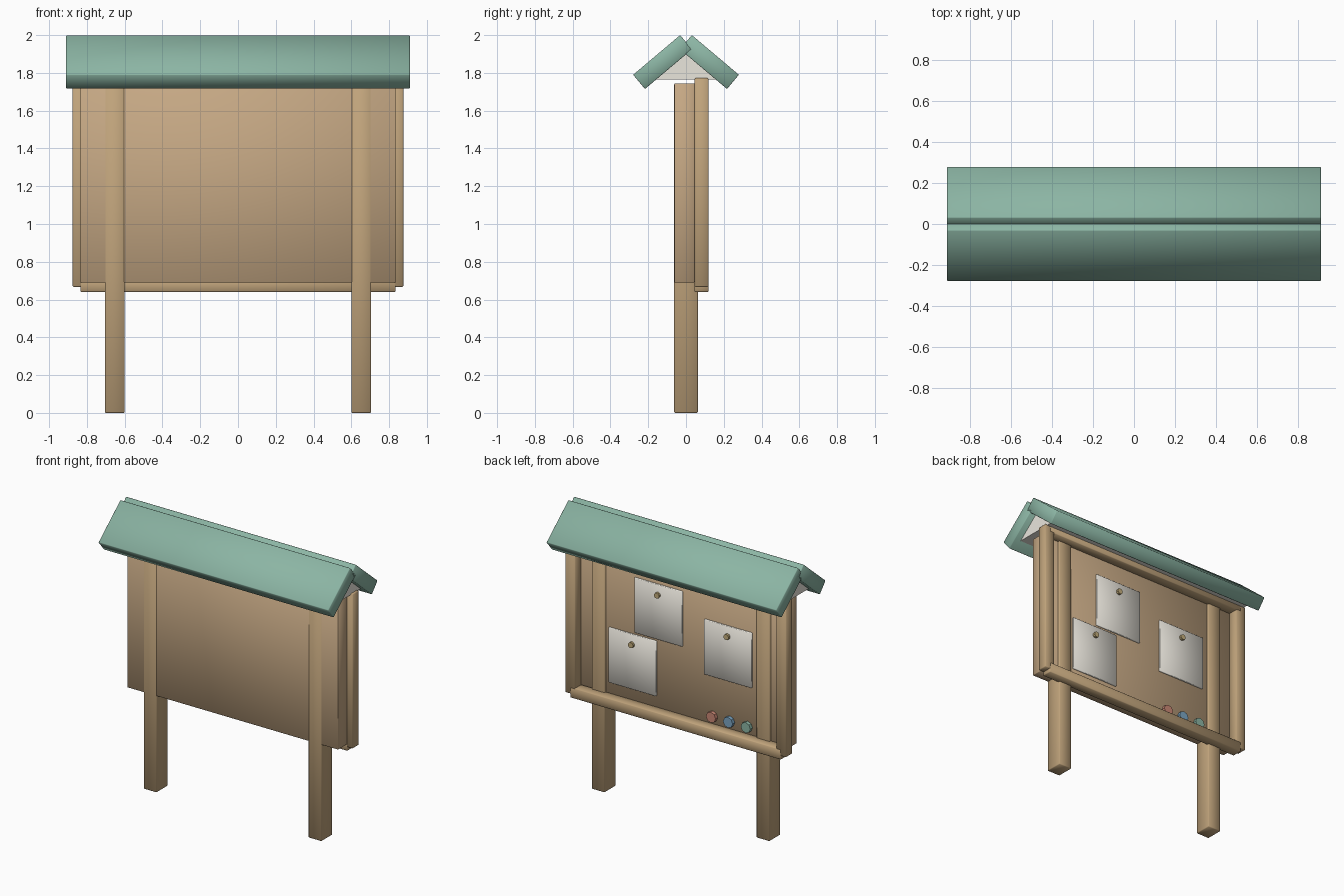
import bpy, bmesh, math
from mathutils import Matrix

if "Cube" in bpy.data.objects:
    bpy.data.objects.remove(bpy.data.objects["Cube"])


def mat(name, rgb):
    m = bpy.data.materials.new(name)
    m.diffuse_color = (*rgb, 1)
    m.use_nodes = True
    m.node_tree.nodes["Principled BSDF"].inputs["Base Color"].default_value = m.diffuse_color
    return m


WOOD = mat("wood", (0.53, 0.37, 0.20))
BOARD = mat("board", (0.56, 0.39, 0.23))
TEAL = mat("teal", (0.26, 0.46, 0.37))
PAPER = mat("paper", (0.82, 0.79, 0.72))
BRASS = mat("brass", (0.55, 0.42, 0.20))
RED = mat("red", (0.60, 0.25, 0.18))
BLUE = mat("blue", (0.20, 0.38, 0.55))


def finish(name, bm, m, bevel=0.0):
    bmesh.ops.recalc_face_normals(bm, faces=bm.faces)
    if bevel:
        bmesh.ops.bevel(bm, geom=bm.edges[:], offset=bevel, segments=1,
                        affect='EDGES', profile=0.5)
    me = bpy.data.meshes.new(name)
    bm.to_mesh(me)
    bm.free()
    me.materials.append(m)
    ob = bpy.data.objects.new(name, me)
    bpy.context.collection.objects.link(ob)
    bpy.ops.object.select_all(action='DESELECT')
    ob.select_set(True)
    bpy.context.view_layer.objects.active = ob
    bpy.ops.object.shade_smooth_by_angle(angle=math.radians(60 if bevel else 30))
    return ob


def box(name, x, y, z, m, bevel=0.005):
    """Box from (min, max) ranges."""
    bm = bmesh.new()
    bmesh.ops.create_cube(bm, size=1)
    for v in bm.verts:
        v.co = [r[0] if c < 0 else r[1] for r, c in zip((x, y, z), v.co)]
    return finish(name, bm, m, bevel)


def prism(name, profile, half, m, bevel=0.0):
    """Extrude a (y, z) profile along x."""
    bm = bmesh.new()
    f = bm.faces.new([bm.verts.new((-half, y, z)) for y, z in profile])
    ext = bmesh.ops.extrude_face_region(bm, geom=[f])
    verts = [g for g in ext["geom"] if isinstance(g, bmesh.types.BMVert)]
    bmesh.ops.translate(bm, verts=verts, vec=(2 * half, 0, 0))
    return finish(name, bm, m, bevel)


def disc(name, x, z, y0, y1, r, sides, m):
    """Short cylinder pointing along y."""
    bm = bmesh.new()
    bmesh.ops.create_cone(
        bm, cap_ends=True, segments=sides, radius1=r, radius2=r, depth=y1 - y0,
        matrix=Matrix.Translation((x, (y0 + y1) / 2, z)) @ Matrix.Rotation(math.pi / 2, 4, 'X'))
    return finish(name, bm, m)


# Board panel
box("board_panel", (-0.835, 0.835), (-0.061, 0.045), (0.69, 1.745), BOARD, 0.003)

# Posts and upright frame pieces, left and right
for side, s in (("left", -1), ("right", 1)):
    box(side + "_post", sorted((s * 0.6, s * 0.705)), (-0.063, 0.063), (0, 1.742), WOOD)
    box(side + "_frame_stile", sorted((s * 0.795, s * 0.875)), (0.046, 0.119),
        (0.667, 1.772), WOOD)

# Horizontal frame rails
box("bottom_frame_rail", (-0.835, 0.835), (0.044, 0.12), (0.64, 0.715), WOOD)
box("top_frame_rail", (-0.835, 0.835), (0.044, 0.12), (1.725, 1.80), WOOD)

# Roof slabs crossing at the ridge, and the pale gable filler below
for name, s in (("front_roof_slab", 1), ("back_roof_slab", -1)):
    prism(name, [(s * y, z) for y, z in
                 ((-0.031, 2.0), (-0.28, 1.79), (-0.217, 1.715), (0.032, 1.925))],
          0.91, TEAL, 0.004)
prism("gable_filler", [(-0.16, 1.765), (0.16, 1.765), (0, 1.90)], 0.86, PAPER)

# Pinned notices
for i, (x, z) in enumerate(((0.387, 0.99), (0.182, 1.40), (-0.369, 1.25)), 1):
    box(f"notice_{i}", (x - 0.189, x + 0.189), (0.04, 0.056), (z - 0.197, z + 0.197),
        PAPER, 0.003)
    disc(f"notice_pin_{i}", x, z + 0.125, 0.05, 0.075, 0.02, 10, BRASS)

# Spare coloured pins
for name, x, m in (("red", -0.245, RED), ("blue", -0.38, BLUE), ("green", -0.52, TEAL)):
    disc(name + "_spare_pin", x, 0.767, 0.04, 0.07, 0.038, 8, m)
